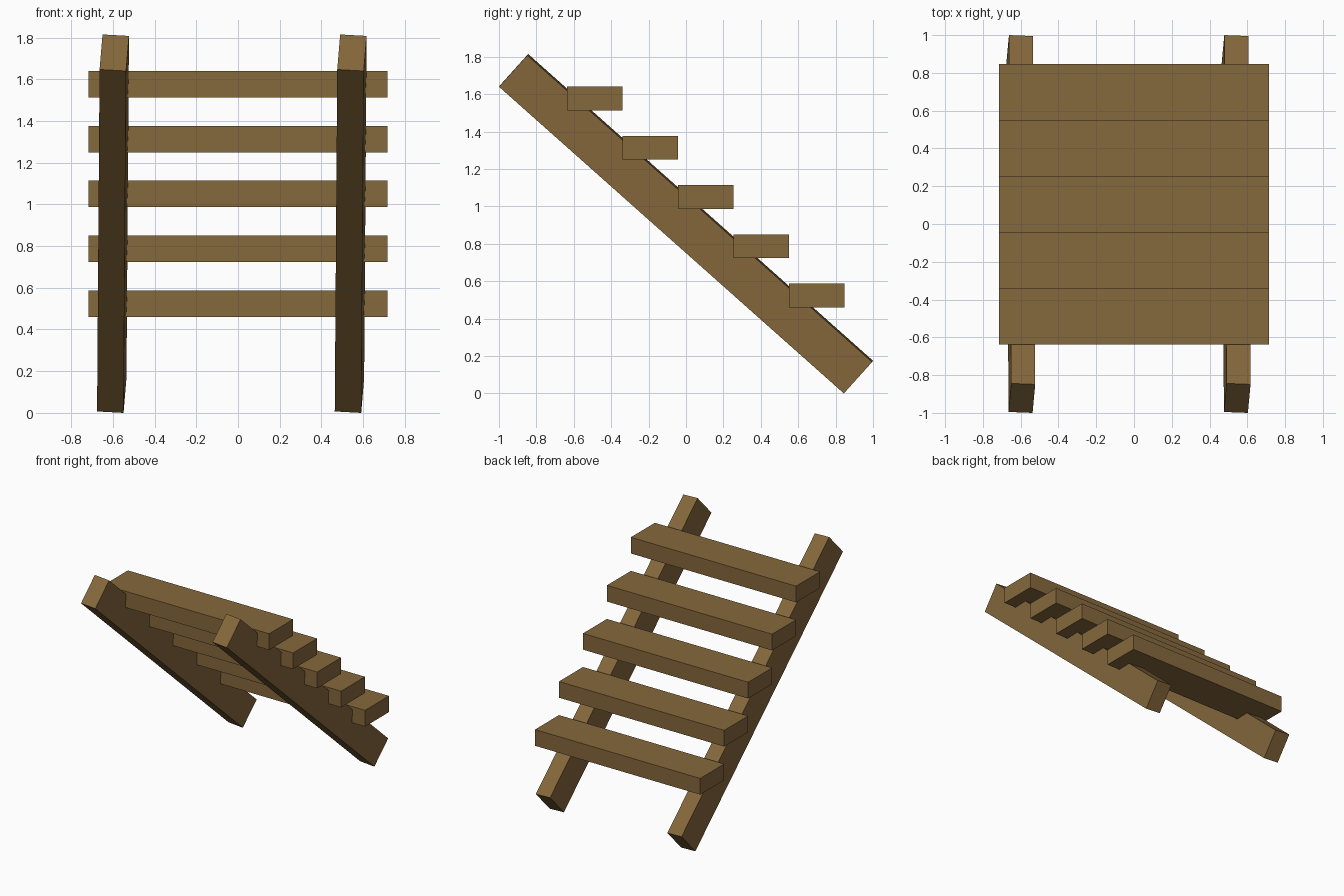
import bpy
from mathutils import Vector

if "Cube" in bpy.data.objects:
    bpy.data.objects.remove(bpy.data.objects["Cube"])

wood = bpy.data.materials.new("brown wood")
wood.diffuse_color = (0.235, 0.138, 0.045, 1)
wood.use_nodes = True
wood.node_tree.nodes["Principled BSDF"].inputs["Base Color"].default_value = wood.diffuse_color


def beam(name, corner, along, up, across):
    """Box spanned by three edge vectors from one corner."""
    o, a, u, w = map(Vector, (corner, along, up, across))
    verts = [o + a * i + u * j + w * k
             for k in (0, 1) for i, j in ((0, 0), (1, 0), (1, 1), (0, 1))]
    faces = [(0, 1, 2, 3), (7, 6, 5, 4)]
    faces += [(i, i + 4, (i + 1) % 4 + 4, (i + 1) % 4) for i in range(4)]
    mesh = bpy.data.meshes.new(name)
    mesh.from_pydata(verts, [], faces)
    mesh.materials.append(wood)
    mesh.update()
    obj = bpy.data.objects.new(name, mesh)
    bpy.context.collection.objects.link(obj)
    return obj


# Sloping side rails, both leaning and twisted slightly the same way
for name, x in (("left_rail", -0.676), ("right_rail", 0.464)):
    beam(name, (x, 0.849, 0.007), (0.012, -1.844, 1.640),
         (0.014, 0.151, 0.168), (0.127, -0.005, -0.007))

# Five level treads, extending past the rails
for i in range(5):
    beam(f"tread_{i + 1}", (-0.716, 0.55 - 0.2967 * i, 0.46 + 0.2633 * i),
         (0, 0.2967, 0), (0, 0, 0.127), (1.432, 0, 0))

# Consistent outward normals
import bmesh
for obj in bpy.data.objects:
    bm = bmesh.new()
    bm.from_mesh(obj.data)
    bmesh.ops.recalc_face_normals(bm, faces=bm.faces)
    bm.to_mesh(obj.data)
    bm.free()
